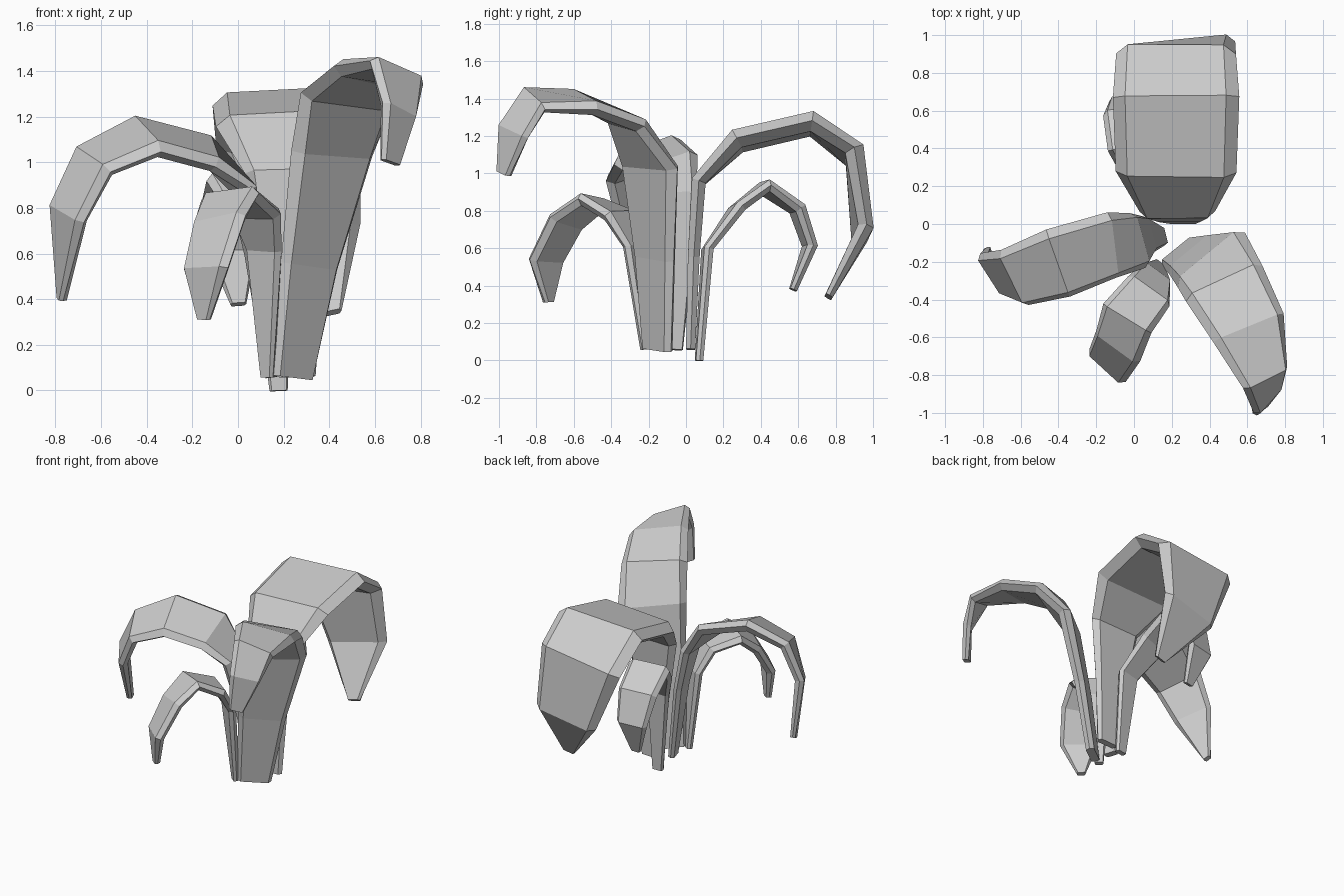
import bpy, bmesh, math
from mathutils import Vector, Matrix

cube = bpy.data.objects.get("Cube")
if cube:
    bpy.data.objects.remove(cube, do_unlink=True)

grey = bpy.data.materials.new("plain_grey")
grey.use_nodes = True
grey.diffuse_color = (0.6, 0.6, 0.6, 1)
grey.node_tree.nodes["Principled BSDF"].inputs["Base Color"].default_value = (0.6, 0.6, 0.6, 1)

# Cross-section across (fraction of width) and down (fraction of thickness)
SECTION = [(-0.4, 0), (0.4, 0), (0.5, -0.5), (0.4, -1), (-0.4, -1), (-0.5, -0.5)]


def leaf(name, side, roll, stations):
    """Loft a flat-sided leaf through (x, y, z, width) stations."""
    across0 = Vector((side[0], side[1], 0)).normalized()
    points = [Vector(s[:3]) for s in stations]
    bm = bmesh.new()
    rings = []
    last = len(points) - 1
    for i, (point, station) in enumerate(zip(points, stations)):
        width = station[3]
        tangent = (points[min(i + 1, last)] - points[max(i - 1, 0)]).normalized()
        # the blade tilts only where it leaves the stem
        angle = math.radians(roll) if 2 < i < last else 0
        across = Matrix.Rotation(angle, 3, tangent) @ across0
        across = (across - tangent * across.dot(tangent)).normalized()
        up = across.cross(tangent).normalized()
        thick = 0.03 + width * 0.12
        rings.append([bm.verts.new(point + across * (u * width) + up * (v * thick))
                      for u, v in SECTION])
    count = len(SECTION)
    for a, b in zip(rings, rings[1:]):
        for k in range(count):
            n = (k + 1) % count
            bm.faces.new((a[k], a[n], b[n], b[k]))
    bm.faces.new(rings[0])
    bm.faces.new(rings[-1])
    bmesh.ops.recalc_face_normals(bm, faces=bm.faces)
    mesh = bpy.data.meshes.new(name)
    bm.to_mesh(mesh)
    bm.free()
    mesh.materials.append(grey)
    obj = bpy.data.objects.new(name, mesh)
    bpy.context.collection.objects.link(obj)


# Broad leaf arching to the back
leaf("back_leaf", (1, 0), -3, [
    (.26, 0, .06, .16), (.24, .01, .55, .27), (.23, .03, .97, .4),
    (.22, .25, 1.22, .64), (.22, .68, 1.32, .67), (.22, .95, 1.12, .64),
    (.31, .985, .67, .46), (.41, .78, .33, .09)])

# Small leaf under the broad one
leaf("small_back_leaf", (1, .1), -4, [
    (.18, .05, 0, .08), (.15, .09, .6, .17), (.06, .25, .83, .24),
    (0, .42, .96, .29), (-.03, .62, .83, .28), (-.03, .69, .61, .22),
    (0, .59, .37, .07)])

# Tall leaf reaching forward on the left
leaf("tall_front_leaf", (-.78, -.62), -14, [
    (.22, -.13, .06, .23), (.29, -.14, .55, .32), (.385, -.16, 1.05, .46),
    (.47, -.29, 1.31, .45), (.61, -.54, 1.42, .41), (.71, -.82, 1.42, .28),
    (.725, -.94, 1.23, .22), (.68, -.99, 1, .1)])

# Leaf reaching out to the right
leaf("side_leaf", (-.25, .97), -20, [
    (.17, -.06, .06, .1), (.1, -.05, .6, .2), (.05, -.08, .9, .3),
    (-.1, -.12, 1.07, .37), (-.4, -.22, 1.15, .4), (-.65, -.3, 1.03, .34),
    (-.77, -.28, .78, .27), (-.79, -.15, .4, .05)])

# Short leaf drooping at the front
leaf("short_front_leaf", (-.8, .6), 6, [
    (.14, -.2, .06, .06), (.13, -.25, .62, .19), (.09, -.34, .8, .27),
    (-.04, -.5, .88, .3), (-.1, -.66, .76, .29), (-.16, -.77, .54, .26),
    (-.16, -.75, .31, .06)])
